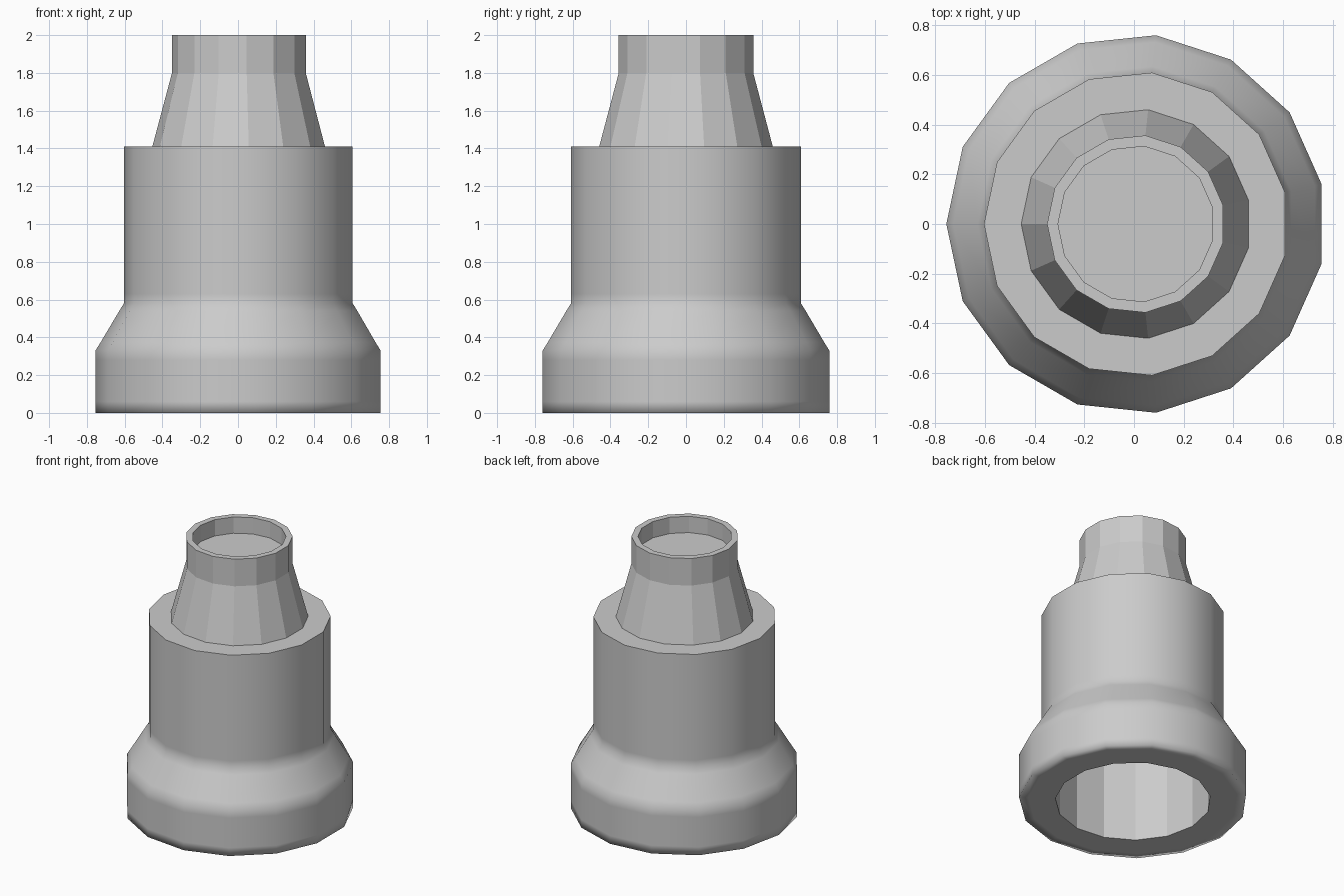
import bpy
import bmesh
from math import cos, sin, pi

SIDES = 15
CENTRE_X = 0.0085

if "Cube" in bpy.data.objects:
    bpy.data.objects.remove(bpy.data.objects["Cube"])

grey = bpy.data.materials.new("plain grey")
grey.use_nodes = True
colour = (0.6, 0.6, 0.6, 1)
grey.diffuse_color = colour
grey.node_tree.nodes["Principled BSDF"].inputs["Base Color"].default_value = colour


def lathe(name, profile, smooth_steps=()):
    """Revolve (radius, z) points; the first and last rings are capped if marked by None."""
    bm = bmesh.new()
    rings = []
    for radius, z in profile:
        angles = [pi + 2 * pi * i / SIDES for i in range(SIDES)]
        rings.append([bm.verts.new((CENTRE_X + radius * cos(a), radius * sin(a), z))
                      for a in angles])
    for step, (low, high) in enumerate(zip(rings, rings[1:])):
        for i in range(SIDES):
            j = (i + 1) % SIDES
            face = bm.faces.new((low[i], low[j], high[j], high[i]))
            face.smooth = step in smooth_steps
    # Close the innermost ring with a flat floor
    bm.faces.new(rings[-1])
    bm.faces.new(rings[0][::-1])
    bmesh.ops.recalc_face_normals(bm, faces=bm.faces)
    mesh = bpy.data.meshes.new(name)
    bm.to_mesh(mesh)
    bm.free()
    mesh.materials.append(grey)
    obj = bpy.data.objects.new(name, mesh)
    bpy.context.collection.objects.link(obj)
    return obj


# Flared body: hollow underneath, smooth outside, with support loops at the bends
lathe("body", [
    (0.52, 1.3), (0.52, 0), (0.7, 0), (0.763, 0), (0.763, 0.06),
    (0.763, 0.28), (0.763, 0.33), (0.735, 0.375), (0.637, 0.54),
    (0.612, 0.58), (0.612, 0.63), (0.612, 1.41),
], smooth_steps=range(1, 11))

# Faceted nozzle with a shallow recess in its mouth
lathe("nozzle", [
    (0.462, 1.41), (0.358, 1.8), (0.358, 2), (0.314, 2), (0.314, 1.88),
])
